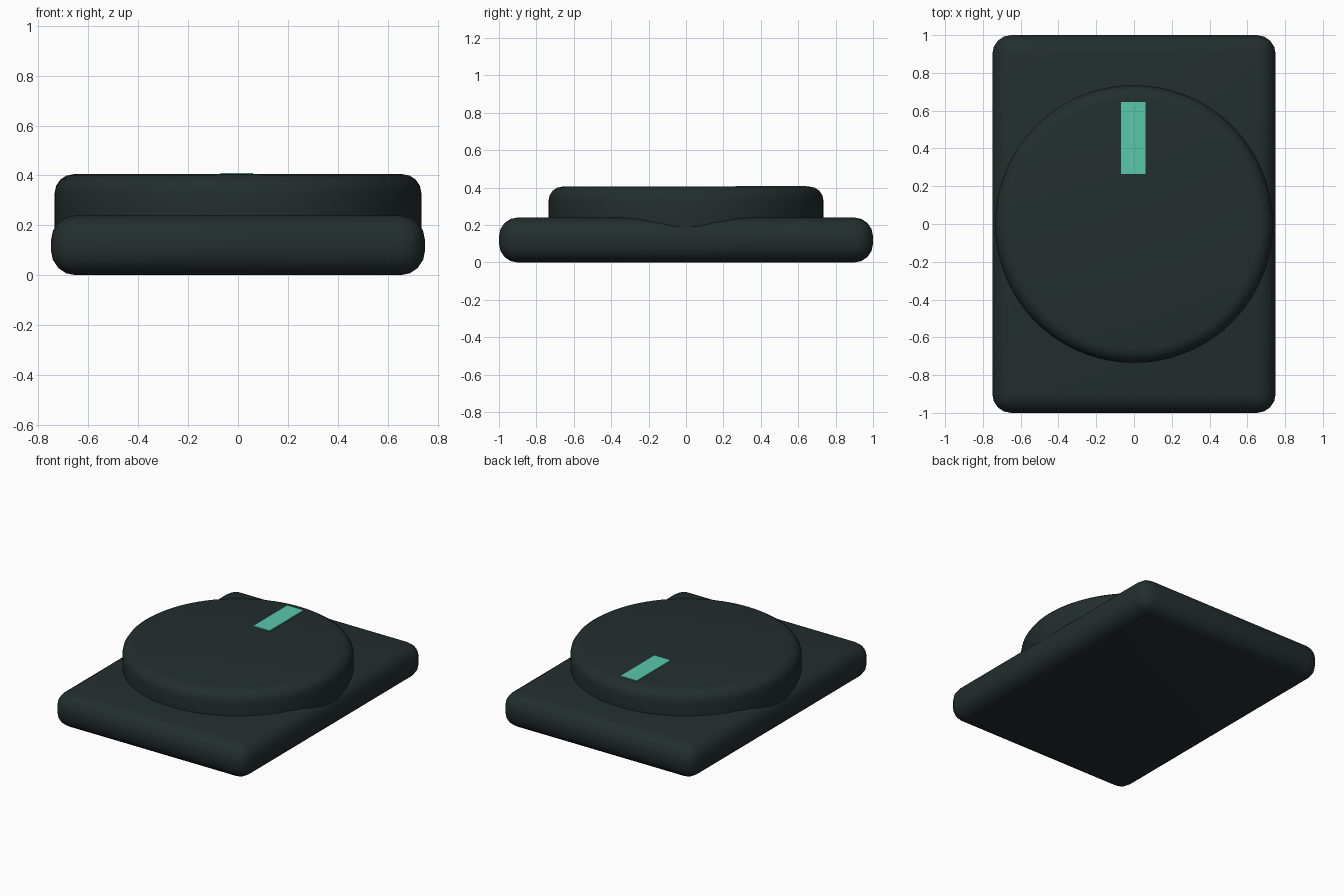
import bpy
import math

cube = bpy.data.objects.get("Cube")
if cube:
    bpy.data.objects.remove(cube, do_unlink=True)


def make_material(name, color):
    mat = bpy.data.materials.new(name)
    mat.use_nodes = True
    mat.diffuse_color = color
    mat.node_tree.nodes["Principled BSDF"].inputs["Base Color"].default_value = color
    return mat


def finish(obj, name, mat, bevel=0, segments=4):
    """Name, colour, round and smooth the active part."""
    obj.name = name
    obj.data.materials.append(mat)
    bpy.ops.object.transform_apply(location=False, rotation=False, scale=True)
    if bevel:
        mod = obj.modifiers.new("rounding", "BEVEL")
        mod.width = bevel
        mod.segments = segments
        mod.limit_method = "ANGLE"
        mod.angle_limit = math.radians(40)
        bpy.ops.object.modifier_apply(modifier=mod.name)
        bpy.ops.object.shade_smooth_by_angle(angle=math.radians(40))


def box(name, size, center, mat, bevel=0):
    bpy.ops.mesh.primitive_cube_add(size=1, location=center)
    obj = bpy.context.object
    obj.scale = size
    finish(obj, name, mat, bevel)


dark = make_material("dark_slate", (0.017, 0.027, 0.027, 1))
mint = make_material("mint_green", (0.10, 0.58, 0.41, 1))

# Rounded rectangular base
box("base", (1.5, 2.0, 0.24), (0, 0, 0.12), dark, bevel=0.1)

# Round dial, sunk into the base
bpy.ops.mesh.primitive_cylinder_add(vertices=96, radius=0.735, depth=0.3, location=(0, 0, 0.255))
finish(bpy.context.object, "dial", dark, bevel=0.075)

# Pointer plate on the dial
box("pointer", (0.13, 0.38, 0.009), (-0.005, 0.455, 0.4055), mint)
